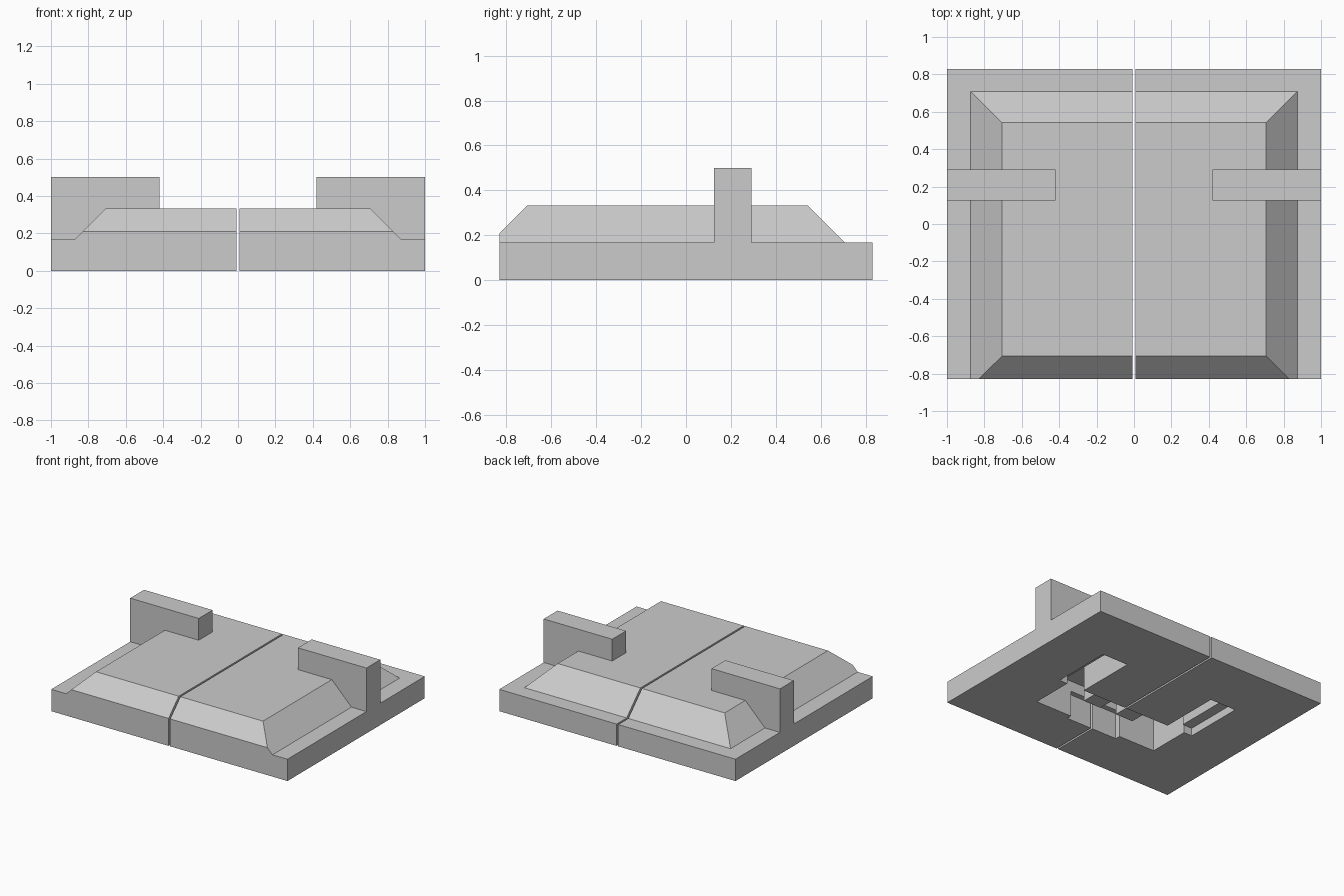
import bpy
import bmesh
from mathutils import Vector

old = bpy.data.objects.get("Cube")
if old:
    bpy.data.objects.remove(old, do_unlink=True)

grey = bpy.data.materials.new("plain grey")
grey.use_nodes = True
COLOUR = (0.6, 0.6, 0.6, 1)
grey.diffuse_color = COLOUR
grey.node_tree.nodes["Principled BSDF"].inputs["Base Color"].default_value = COLOUR

GAP = 0.007       # half width of the centre seam
DEPTH = 0.83      # half depth of the slab
SLAB_TOP = 0.167
DECK_TOP = 0.333


def solid(name, bottom, top, z0, z1, side):
    """Closed block between two rectangles (x0, x1, y0, y1)."""
    bm = bmesh.new()
    rings = []
    for (x0, x1, y0, y1), z in ((bottom, z0), (top, z1)):
        corners = ((x0, y0), (x1, y0), (x1, y1), (x0, y1))
        rings.append([bm.verts.new((side * x, y, z)) for x, y in corners])
    low, high = rings
    bm.faces.new(low)
    bm.faces.new(high)
    for i in range(4):
        j = (i + 1) % 4
        bm.faces.new((low[i], low[j], high[j], high[i]))
    bmesh.ops.recalc_face_normals(bm, faces=bm.faces)
    mesh = bpy.data.meshes.new(name)
    bm.to_mesh(mesh)
    bm.free()
    mesh.materials.append(grey)
    obj = bpy.data.objects.new(name, mesh)
    bpy.context.collection.objects.link(obj)
    return obj


def box(name, rect, z0, z1, side):
    return solid(name, rect, rect, z0, z1, side)


def combine(target, tool, operation):
    """Apply a boolean and discard the tool."""
    mod = target.modifiers.new("combine", "BOOLEAN")
    mod.operation = operation
    mod.solver = "EXACT"
    mod.object = tool
    bpy.context.view_layer.update()
    graph = bpy.context.evaluated_depsgraph_get()
    mesh = bpy.data.meshes.new_from_object(target.evaluated_get(graph))
    target.modifiers.clear()
    target.data = mesh
    bpy.data.objects.remove(tool, do_unlink=True)


for label, side in (("left", 1), ("right", -1)):
    # flat base slab
    half = box(label + "_body_half", (GAP, 1, -DEPTH, DEPTH), 0, SLAB_TOP, side)

    # raised deck with sloping edges, trimmed flush at the front
    deck = solid("deck", (GAP, 0.873, -0.873, 0.708), (GAP, 0.707, -0.707, 0.542),
                 SLAB_TOP, DECK_TOP, side)
    bm = bmesh.new()
    bm.from_mesh(deck.data)
    cut = bmesh.ops.bisect_plane(bm, geom=bm.verts[:] + bm.edges[:] + bm.faces[:],
                                 plane_co=Vector((0, -DEPTH, 0)),
                                 plane_no=Vector((0, -1, 0)), clear_outer=True)
    rim = [e for e in cut["geom_cut"] if isinstance(e, bmesh.types.BMEdge)]
    bmesh.ops.holes_fill(bm, edges=rim)
    bmesh.ops.recalc_face_normals(bm, faces=bm.faces)
    bm.to_mesh(deck.data)
    bm.free()
    combine(half, deck, "UNION")

    # upright side wall
    wall = box("wall", (0.42, 1, 0.125, 0.292), 0.05, 0.5, side)
    combine(half, wall, "UNION")

    # underside recesses: front pocket, centre notch, side slot, shallow ledge
    for rect, height in (((-0.1, 0.53, -0.42, -0.09), 0.28),
                         ((-0.1, 0.22, -0.46, -0.3), 0.2),
                         ((0.38, 0.52, -0.1, 0.38), 0.28),
                         ((0.45, 0.6, -0.09, 0.38), 0.06)):
        combine(half, box("recess", rect, -0.1, height, side), "DIFFERENCE")

    # small stepped tongue inside the pocket
    tongue = box("tongue", (0.07, 0.22, -0.28, -0.05), 0.06, 0.3, side)
    combine(half, tongue, "UNION")
